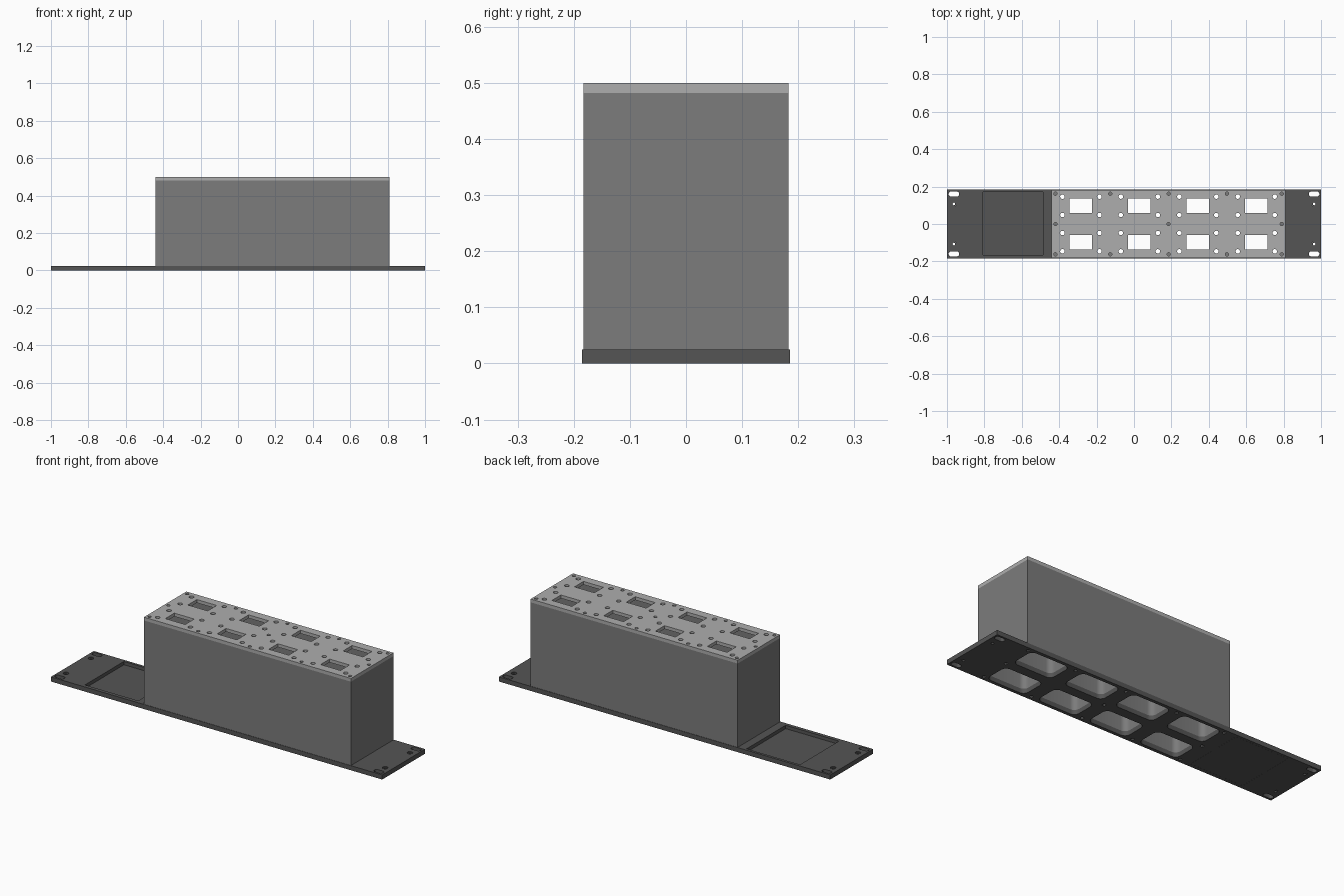
import bpy, bmesh
from math import cos, sin, pi, radians

if "Cube" in bpy.data.objects:
    bpy.data.objects.remove(bpy.data.objects["Cube"])


def rounded(cx, cy, w, h, r=0.0, seg=6):
    """Rounded rectangle outline; r = h/2 gives a slot, r = 0 a plain rectangle."""
    pts = []
    for i, (sx, sy) in enumerate([(1, 1), (-1, 1), (-1, -1), (1, -1)]):
        px, py = cx + sx * (w / 2 - r), cy + sy * (h / 2 - r)
        if r == 0:
            pts.append((px, py))
            continue
        for k in range(seg + 1):
            a = (i + k / seg) * pi / 2
            p = (px + r * cos(a), py + r * sin(a))
            if not pts or abs(p[0] - pts[-1][0]) + abs(p[1] - pts[-1][1]) > 1e-5:
                pts.append(p)
    return pts


def circle(cx, cy, r, n=20):
    return [(cx + r * cos(2 * pi * k / n), cy + r * sin(2 * pi * k / n)) for k in range(n)]


def material(name, v):
    m = bpy.data.materials.new(name)
    m.diffuse_color = (v, v, v, 1)
    m.use_nodes = True
    m.node_tree.nodes["Principled BSDF"].inputs["Base Color"].default_value = m.diffuse_color
    return m


def slab(name, outlines, z0, z1, mat):
    """Extrude a flat profile with holes from z0 to z1."""
    cu = bpy.data.curves.new(name, 'CURVE')
    cu.dimensions = '2D'
    cu.fill_mode = 'BOTH'
    cu.extrude = (z1 - z0) / 2
    for pts in outlines:
        s = cu.splines.new('POLY')
        s.points.add(len(pts) - 1)
        for p, (x, y) in zip(s.points, pts):
            p.co = (x, y, 0, 1)
        s.use_cyclic_u = True
    tmp = bpy.data.objects.new(name + "_profile", cu)
    bpy.context.collection.objects.link(tmp)
    dg = bpy.context.evaluated_depsgraph_get()
    me = bpy.data.meshes.new_from_object(tmp.evaluated_get(dg))
    bpy.data.objects.remove(tmp)
    bm = bmesh.new()
    bm.from_mesh(me)
    bmesh.ops.remove_doubles(bm, verts=bm.verts, dist=1e-5)
    bmesh.ops.translate(bm, verts=bm.verts, vec=(0, 0, (z0 + z1) / 2))
    bmesh.ops.recalc_face_normals(bm, faces=bm.faces)
    bm.to_mesh(me)
    bm.free()
    me.materials.clear()
    me.materials.append(mat)
    ob = bpy.data.objects.new(name, me)
    bpy.context.collection.objects.link(ob)
    bpy.ops.object.select_all(action='DESELECT')
    ob.select_set(True)
    bpy.context.view_layer.objects.active = ob
    bpy.ops.object.shade_smooth_by_angle(angle=radians(30))
    return ob


dark = material("dark_grey", 0.09)
mid = material("mid_grey", 0.2)
light = material("light_grey", 0.42)

# Shared layout: 4 x 2 bays, with screws between them
BODY_X, BODY_W, BODY_D = 0.185, 1.25, 0.366
bays = [(BODY_X + (i - 1.5) * 0.3125, y) for i in range(4) for y in (-0.097, 0.097)]
screw_x = [-0.42, -0.127, 0.185, 0.497, 0.79]
screws = [circle(x, y, 0.009, 12) for x in screw_x for y in (-0.162, 0.162)]
screws += [circle(x, 0, 0.009, 12) for x in screw_x[::2]]
pockets = [rounded(x, y, 0.235, 0.14, 0.03) for x, y in bays]
corners = [(sx, sy) for sx in (-1, 1) for sy in (-1, 1)]

# Base panel: bay openings, screw holes, corner slots, bush holes, display window
slots = [rounded(sx * 0.963, sy * 0.16, 0.056, 0.028, 0.0139) for sx, sy in corners]
bush_holes = [circle(sx * 0.963, sy * 0.107, 0.014) for sx, sy in corners]
slab("base_panel", [rounded(0, 0, 2, 0.37), rounded(-0.647, 0.003, 0.322, 0.336)]
     + pockets + screws + slots + bush_holes, 0, 0.025, dark)

# Thin floor of the display recess
slab("recess_floor", [rounded(-0.647, 0.003, 0.321, 0.335)], 0, 0.007, dark)

# Bushes in the small end holes
for i, (sx, sy) in enumerate(corners):
    c = (sx * 0.963, sy * 0.107)
    slab(f"bush_{i + 1}", [circle(*c, 0.0138), circle(*c, 0.007)], 0, 0.02, dark)

# Tall block with a rounded pocket per bay
slab("body_block", [rounded(BODY_X, 0, BODY_W, BODY_D)] + pockets, 0.025, 0.482, mid)

# Top plate: one window and four holes per bay, plus screw holes
windows = [rounded(x, y, 0.12, 0.078) for x, y in bays]
bolt_holes = [circle(x + sx * 0.099, y + sy * 0.049, 0.012)
              for x, y in bays for sx, sy in corners]
slab("top_plate", [rounded(BODY_X, 0, BODY_W, BODY_D)] + windows + bolt_holes + screws,
     0.482, 0.5, light)
